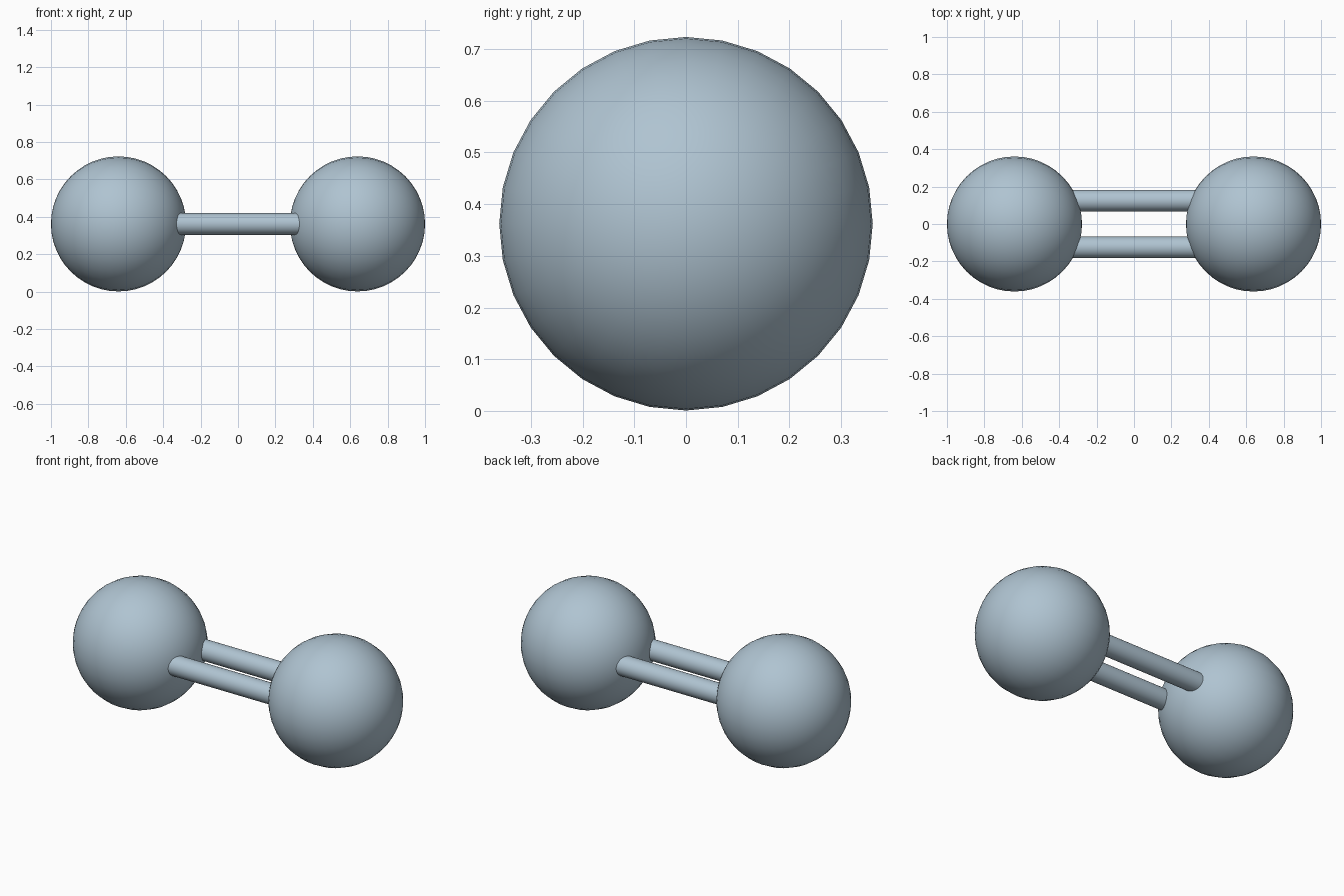
import bpy
import math

cube = bpy.data.objects.get("Cube")
if cube:
    bpy.data.objects.remove(cube, do_unlink=True)

RADIUS = 0.361      # ball radius
BALL_X = 0.639      # ball distance from the middle
ROD_RADIUS = 0.058
ROD_Y = 0.125       # rod distance from the middle
HEIGHT = 0.362      # shared centre height

colour = (0.43, 0.55, 0.64, 1.0)
mat = bpy.data.materials.new("pale blue grey")
mat.use_nodes = True
mat.diffuse_color = colour
bsdf = next(n for n in mat.node_tree.nodes if n.type == 'BSDF_PRINCIPLED')
bsdf.inputs["Base Color"].default_value = colour
bsdf.inputs["Roughness"].default_value = 0.6


def finish(name):
    """Name, colour and smooth the newly added part."""
    ob = bpy.context.object
    ob.name = name
    ob.data.name = name
    ob.data.materials.append(mat)
    bpy.ops.object.shade_smooth_by_angle(angle=math.radians(40))


# Two balls, with their poles along the length
for side, sx in (("left", 1), ("right", -1)):
    bpy.ops.mesh.primitive_uv_sphere_add(
        segments=32, ring_count=24, radius=RADIUS,
        location=(sx * BALL_X, 0, HEIGHT), rotation=(0, math.pi / 2, 0))
    finish(side + "_ball")

# Two parallel rods, their ends sunk into the balls
for side, sy in (("front", -1), ("back", 1)):
    bpy.ops.mesh.primitive_cylinder_add(
        vertices=32, radius=ROD_RADIUS, depth=2 * BALL_X - 0.3,
        location=(0, sy * ROD_Y, HEIGHT), rotation=(0, math.pi / 2, 0))
    finish(side + "_rod")
